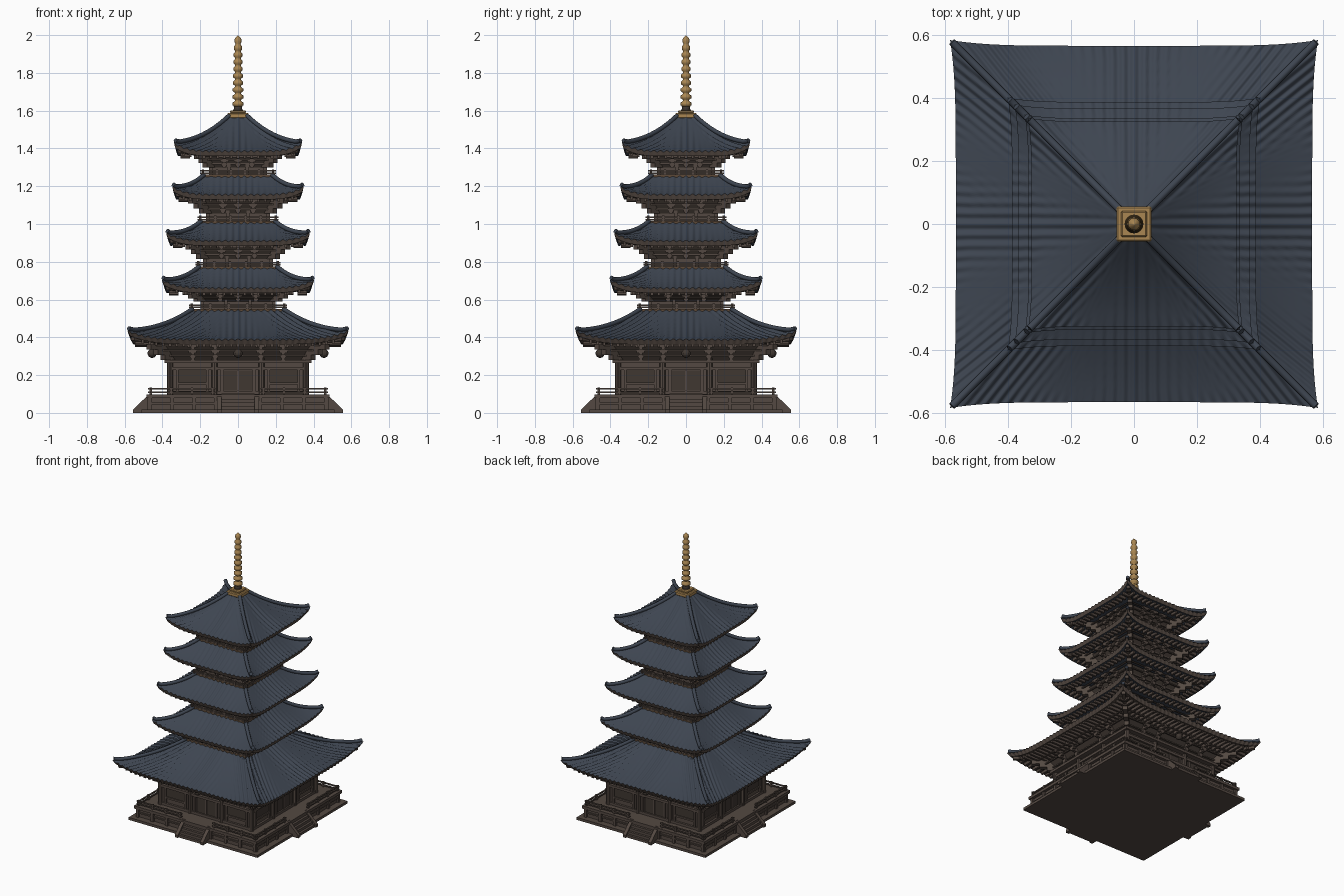
import bpy, bmesh, math
from mathutils import Matrix, Vector

if "Cube" in bpy.data.objects:
    bpy.data.objects.remove(bpy.data.objects["Cube"])


def material(name, rgb):
    m = bpy.data.materials.new(name)
    m.use_nodes = True
    m.diffuse_color = (*rgb, 1)
    m.node_tree.nodes["Principled BSDF"].inputs["Base Color"].default_value = (*rgb, 1)
    return m


SLATE = material("slate blue tile", (0.048, 0.06, 0.082))
TIMBER = material("weathered timber", (0.088, 0.066, 0.054))
DARK = material("dark timber", (0.05, 0.038, 0.031))
RUST = material("rust brown trim", (0.11, 0.068, 0.04))
GOLD = material("aged gold", (0.40, 0.24, 0.085))


def finish(name, bm, *mats):
    me = bpy.data.meshes.new(name)
    bm.to_mesh(me)
    bm.free()
    for m in mats:
        me.materials.append(m)
    ob = bpy.data.objects.new(name, me)
    bpy.context.collection.objects.link(ob)
    return ob


def box(bm, x, y, z, rot=0):
    """Box from three (low, high) ranges, turned about the vertical axis."""
    mid = Vector([(a + b) / 2 for a, b in (x, y, z)])
    size = [b - a for a, b in (x, y, z)]
    m = Matrix.Rotation(rot, 4, 'Z') @ Matrix.Translation(mid) @ Matrix.Diagonal((*size, 1))
    return bmesh.ops.create_cube(bm, size=1, matrix=m)["verts"]


def slab(bm, half, z0, z1):
    return box(bm, (-half, half), (-half, half), (z0, z1))


def four_sides(bm):
    """Repeat the front side on the other three sides."""
    geom = bm.verts[:] + bm.edges[:] + bm.faces[:]
    for k in (1, 2, 3):
        new = bmesh.ops.duplicate(bm, geom=geom)["geom"]
        verts = [v for v in new if isinstance(v, bmesh.types.BMVert)]
        bmesh.ops.rotate(bm, verts=verts, cent=(0, 0, 0), matrix=Matrix.Rotation(k * math.pi / 2, 3, 'Z'))


def railing(name, half, z, height, gap, posts):
    bm = bmesh.new()
    spans = [(-half - 0.015, -gap), (gap, half + 0.015)] if gap else [(-half - 0.015, half + 0.015)]
    for lo, hi in spans:
        for f in (0.5, 1):
            top = z + height * f
            box(bm, (lo, hi), (-half - 0.005, -half + 0.005), (top - 0.008, top))
        for i in range(posts):
            x = lo + 0.015 + (hi - lo - 0.03) * i / (posts - 1)
            box(bm, (x - 0.006, x + 0.006), (-half - 0.006, -half + 0.006), (z, z + height + 0.004))
    four_sides(bm)
    finish(name, bm, TIMBER)


def lathe(name, profile, mat, steps=16):
    bm = bmesh.new()
    vs = [bm.verts.new((r, 0, z)) for r, z in profile]
    es = [bm.edges.new(p) for p in zip(vs, vs[1:])]
    bmesh.ops.spin(bm, geom=vs + es, cent=(0, 0, 0), axis=(0, 0, 1), angle=math.tau, steps=steps)
    bmesh.ops.remove_doubles(bm, verts=bm.verts, dist=1e-5)
    bmesh.ops.recalc_face_normals(bm, faces=bm.faces)
    for f in bm.faces:
        f.smooth = True
    return finish(name, bm, mat)


class Roof:
    def __init__(self, corner, eave, z0, lift, top, z1, wall):
        self.corner, self.eave, self.z0, self.lift = corner, eave, z0, lift
        self.top, self.z1, self.wall = top, z1, wall

    def point(self, s, t, ribs=0.0):
        fade = abs(s) ** 6 * (1 - t) ** 2
        h = self.eave + (self.top - self.eave) * t + (self.corner - self.eave) * fade
        z = self.z0 + (self.z1 - self.z0) * (0.55 * t + 0.45 * t * t) + self.lift * fade
        return Vector((s * h, -h, z + ribs * math.cos(math.tau * s * h / 0.034)))

    def shell(self, name, soffit):
        bm = bmesh.new()
        n = int(self.eave / 0.034) * 12
        cols = [2 * i / n - 1 for i in range(n + 1)]
        inner = [Vector((s * self.wall, -self.wall, self.z0 - 0.005)) for s in cols]
        lip = [self.point(s, 0) * 0.975 for s in cols]
        for p, s in zip(lip, cols):
            p.z = self.point(s, 0).z - 0.026
        rows = [inner, lip] + [[self.point(s, i / 8, 0.0045) for s in cols] for i in range(9)]
        grid = [[bm.verts.new(p) for p in row] for row in rows]
        for i in range(len(grid) - 1):
            for j in range(n):
                f = bm.faces.new((grid[i][j], grid[i][j + 1], grid[i + 1][j + 1], grid[i + 1][j]))
                f.material_index = min(i, 2)
                f.smooth = i > 1
        four_sides(bm)
        bmesh.ops.remove_doubles(bm, verts=bm.verts, dist=1e-5)
        finish(name, bm, soffit, TIMBER, SLATE)

    def hips(self, name):
        """Raised ridge along each hip, kicked up at the corner."""
        cu = bpy.data.curves.new(name, 'CURVE')
        cu.dimensions = '3D'
        cu.bevel_depth, cu.bevel_resolution, cu.use_fill_caps = 0.012, 2, True
        for k in range(4):
            sp = cu.splines.new('POLY')
            sp.points.add(10)
            for i, pt in enumerate(sp.points):
                p = self.point(1, i / 10) + Vector((0, 0, 0.006))
                if i == 0:
                    p += Vector((-0.006, 0.006, 0.008))
                pt.co = (*(Matrix.Rotation(k * math.pi / 2, 3, 'Z') @ p), 1)
        cu.materials.append(SLATE)
        ob = bpy.data.objects.new(name, cu)
        bpy.context.collection.objects.link(ob)
        bpy.ops.object.select_all(action='DESELECT')
        ob.select_set(True)
        bpy.context.view_layer.objects.active = ob
        bpy.ops.object.convert(target='MESH')

    def rafters(self, name, length):
        bm = bmesh.new()
        n = int(self.eave / 0.036)
        for i in range(-n, n + 1):
            x = i * 0.036
            y0 = self.eave - 0.022
            y1 = max(self.wall, abs(x), y0 - length)
            if y0 - y1 > 0.01:
                z = self.z0 - 0.03 + self.lift * 0.8 * abs(x / self.eave) ** 6
                box(bm, (x - 0.007, x + 0.007), (-y0, -y1), (z - 0.008, z + 0.012))
        # hip rafter on the diagonal
        d, z = self.corner * math.sqrt(2), self.z0 - 0.03
        for v in box(bm, (-0.012, 0.012), (0.04 - d, -self.wall), (z - 0.012, z + 0.012), -math.pi / 4):
            if v.co.length > d * 0.8 and abs(v.co.x) > self.wall * 1.1:
                v.co.z += self.lift * 0.8
        four_sides(bm)
        finish(name, bm, TIMBER)


def brackets(name, half, reach, z0, z1, spots):
    """Stepped bracket clusters carrying the eaves, tied by purlins."""
    bm = bmesh.new()
    core = slab(bm, half, z0, z1)
    for v in core:
        if v.co.z > (z0 + z1) / 2:
            v.co.x *= 1 + 0.5 * reach / half
            v.co.y *= 1 + 0.5 * reach / half
    finish(name + "_cove", bm, DARK)
    bm = bmesh.new()
    step = (z1 - z0) / 3
    for k in range(3):
        out, z = reach * (k + 1) / 3, z0 + step * k
        w = 0.014 + 0.007 * k
        for x in spots:
            box(bm, (x - 0.009, x + 0.009), (-half - out, -half), (z, z + step))
            box(bm, (x - w, x + w), (-half - out, -half - out + 0.02), (z + step * 0.35, z + step))
        h = half + out - 0.012
        box(bm, (-h, h), (-h - 0.005, -h + 0.005), (z + step * 0.7, z + step))
        d = (half + out) * math.sqrt(2)
        box(bm, (-0.016, 0.016), (-d - 0.01, -half), (z, z + step), -math.pi / 4)
    four_sides(bm)
    finish(name, bm, TIMBER)


# Stone-like platform with posts, slabs and four stairs
bm = bmesh.new()
slab(bm, 0.51, 0, 0.018)
slab(bm, 0.465, 0.01, 0.085)
slab(bm, 0.485, 0.078, 0.098)
finish("platform", bm, TIMBER)
bm = bmesh.new()
for i in range(-4, 5):
    x = i * 0.116
    box(bm, (x - 0.01, x + 0.01), (-0.478, -0.46), (0.015, 0.08))
box(bm, (-0.473, 0.473), (-0.473, -0.46), (0.045, 0.055))
four_sides(bm)
finish("platform_posts", bm, TIMBER)
bm = bmesh.new()
for i in range(5):
    box(bm, (-0.09, 0.09), (-0.545 + i * 0.016, -0.46), (0, 0.018 * (i + 1)))
for x in (-0.1, 0.1):
    for v in box(bm, (x - 0.012, x + 0.012), (-0.555, -0.47), (0, 0.1)):
        if v.co.y < -0.5 and v.co.z > 0.05:
            v.co.z = 0.018
four_sides(bm)
finish("stairs", bm, TIMBER)
railing("platform_railing", 0.462, 0.095, 0.036, 0.12, 4)

# Ground floor: walls, posts, beams, windows and doors
bm = bmesh.new()
slab(bm, 0.355, 0.09, 0.40)
finish("ground_walls", bm, TIMBER)
bm = bmesh.new()
for x in (-0.36, -0.125, 0.125, 0.36):
    m = Matrix.Translation((x, -0.36, 0.19))
    bmesh.ops.create_cone(bm, cap_ends=True, segments=10, radius1=0.017, radius2=0.017, depth=0.2, matrix=m)
for z, h in ((0.108, 0.37), (0.235, 0.372), (0.272, 0.39)):
    box(bm, (-h, h), (-h, -0.35), (z - 0.009, z + 0.009))
for x, w in ((-0.242, 0.08), (0, 0.085), (0.242, 0.08)):
    for e in (-w, w):
        box(bm, (x + e - 0.007, x + e + 0.007), (-0.367, -0.35), (0.11, 0.24))
for x in (-0.242, 0.242):
    box(bm, (x - 0.08, x + 0.08), (-0.367, -0.35), (0.15, 0.162))
box(bm, (-0.005, 0.005), (-0.364, -0.35), (0.11, 0.24))
four_sides(bm)
finish("ground_frame", bm, TIMBER)
bm = bmesh.new()
for x in (-0.242, 0.242):
    box(bm, (x - 0.075, x + 0.075), (-0.359, -0.352), (0.16, 0.228))
for x in (-0.04, 0.04):
    box(bm, (x - 0.034, x + 0.034), (-0.361, -0.353), (0.118, 0.225))
four_sides(bm)
finish("window_and_door_panels", bm, DARK)
bm = bmesh.new()
bmesh.ops.create_uvsphere(bm, u_segments=12, v_segments=8, radius=0.024, matrix=Matrix.Translation((0, -0.455, 0.315)))
four_sides(bm)
finish("hanging_lanterns", bm, DARK)

# Five roofs with brackets; upper floors with balconies
roofs = [Roof(0.585, 0.567, 0.388, 0.045, 0.24, 0.545, 0.355),
         Roof(0.402, 0.388, 0.66, 0.042, 0.205, 0.77, 0.19),
         Roof(0.38, 0.367, 0.91, 0.04, 0.195, 1.01, 0.175),
         Roof(0.348, 0.336, 1.155, 0.04, 0.18, 1.255, 0.16),
         Roof(0.338, 0.326, 1.385, 0.042, 0.045, 1.57, 0.145)]
for i, r in enumerate(roofs):
    tag = f"tier_{i + 1}_"
    r.shell(tag + "roof", SLATE if i else TIMBER)
    r.hips(tag + "hip_ridges")
    r.rafters(tag + "rafters", 0.05 if i else 0.2)
    if i == 0:
        brackets(tag + "brackets", 0.355, 0.11, 0.28, r.z0 - 0.025, (-0.24, -0.12, 0.12, 0.24))
        continue
    low, w = roofs[i - 1], r.wall
    bm = bmesh.new()
    slab(bm, low.top + 0.006, low.z1 - 0.014, low.z1 + 0.006)
    finish(tag + "base_trim", bm, RUST)
    bm = bmesh.new()
    slab(bm, w, low.z1, r.z0 + 0.03)
    finish(tag + "walls", bm, TIMBER)
    bm = bmesh.new()
    for x in (-w, -w / 3, w / 3, w):
        box(bm, (x - 0.009, x + 0.009), (-w - 0.009, -w + 0.009), (low.z1, r.z0 - 0.03))
    four_sides(bm)
    finish(tag + "posts", bm, TIMBER)
    railing(tag + "railing", low.top + 0.005, low.z1 + 0.004, 0.026, 0, 6)
    brackets(tag + "brackets", w, 0.085 if i < 4 else 0.07, low.z1 + 0.045, r.z0 - 0.02, (-w * 0.5, 0, w * 0.5))

# Gilded spire: square base, dark neck, nine rings and a jewel
bm = bmesh.new()
slab(bm, 0.056, 1.56, 1.588)
slab(bm, 0.042, 1.585, 1.602)
bmesh.ops.bevel(bm, geom=bm.edges[:], offset=0.005, segments=1, affect='EDGES')
finish("spire_base", bm, GOLD)
lathe("spire_neck", [(0, 1.595), (0.027, 1.6), (0.02, 1.612), (0.024, 1.622), (0, 1.63)], DARK)
rings = [(0, 1.615)]
for k in range(9):
    z, r = 1.62 + 0.037 * k, 0.03 - 0.001 * k
    rings += [(0.015, z), (r, z + 0.009), (r, z + 0.022), (0.015, z + 0.032)]
rings += [(0.014, 1.955), (0.02, 1.968), (0.016, 1.984), (0.005, 1.995), (0, 2.0)]
lathe("spire_rings", rings, GOLD)
